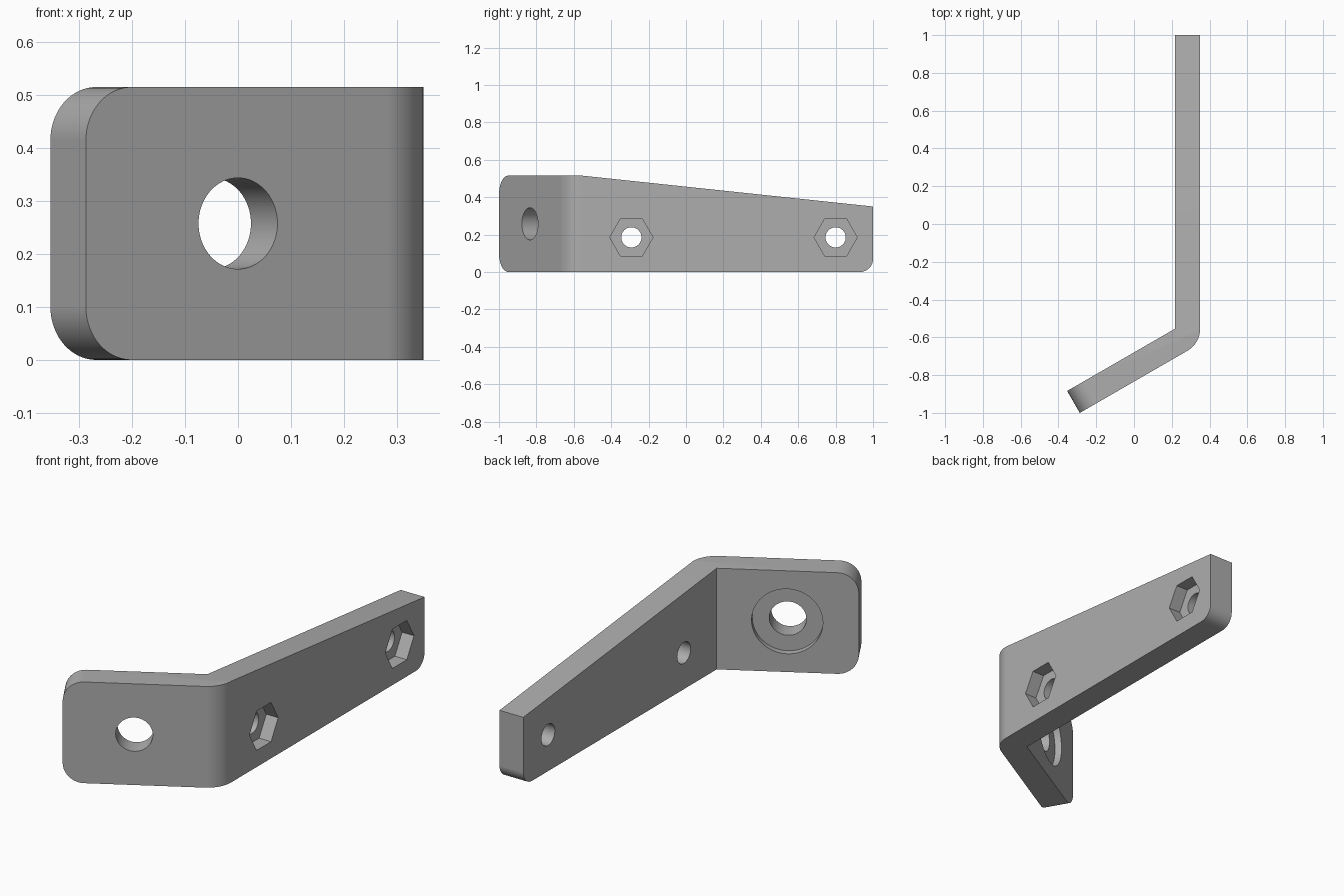
import bpy
import bmesh
from math import cos, sin, pi, radians
from mathutils import Matrix, Vector

if "Cube" in bpy.data.objects:
    bpy.data.objects.remove(bpy.data.objects["Cube"])

T = 0.134          # plate thickness
H = 0.515          # plate height
BEND = Vector((0.35 - T, -0.555))   # inside corner of the bend
TIP = Vector((-0.287, -1.0))        # outer end of the flange
A = radians(30)


def arc(cx, cy, r, start, end, n):
    return [(cx + r * cos(start + (end - start) * i / n),
             cy + r * sin(start + (end - start) * i / n)) for i in range(n + 1)]


def ring(cx, cy, r, n):
    return arc(cx, cy, r, 0, 2 * pi, n)[:-1]


def frame(origin, u, v):
    u, v = Vector(u), Vector(v)
    m = Matrix((u, v, u.cross(v))).transposed().to_4x4()
    m.translation = origin
    return m


def prism(name, points, low, high, matrix=Matrix()):
    bm = bmesh.new()
    face = bm.faces.new([bm.verts.new((x, y, low)) for x, y in points])
    top = bmesh.ops.extrude_face_region(bm, geom=[face])["geom"]
    bmesh.ops.translate(bm, vec=(0, 0, high - low),
                        verts=[g for g in top if isinstance(g, bmesh.types.BMVert)])
    bmesh.ops.recalc_face_normals(bm, faces=bm.faces)
    bm.transform(matrix)
    mesh = bpy.data.meshes.new(name)
    bm.to_mesh(mesh)
    bm.free()
    obj = bpy.data.objects.new(name, mesh)
    bpy.context.collection.objects.link(obj)
    return obj


def corner(x, y, sx, sy, r):
    """Waste outside a rounded corner; sx and sy point into the plate."""
    e = 0.05
    pts = arc(r, r, r, 1.5 * pi, pi, 16) + [(-e, r), (-e, -e), (r, -e)]
    return [(x + sx * px, y + sy * py) for px, py in pts]


# Bent plate, drawn in plan
inner_tip = TIP + T * Vector((-sin(A), cos(A)))
plan = [(BEND.x, 1), tuple(BEND), tuple(inner_tip), tuple(TIP)]
plan += arc(BEND.x, BEND.y, T, -pi / 2 + A, 0, 16) + [(0.35, 1)]
bracket = prism("bent_bracket", plan, 0, H)

steel = bpy.data.materials.new("grey_metal")
steel.use_nodes = True
grey = (0.42, 0.42, 0.42, 1)
steel.diffuse_color = grey
bsdf = next(n for n in steel.node_tree.nodes if n.type == "BSDF_PRINCIPLED")
bsdf.inputs["Base Color"].default_value = grey
bracket.data.materials.append(steel)

# Working planes on the outer faces of the arm and the flange
arm = frame((0.35, 0, 0), (0, 1, 0), (0, 0, 1))
flange = frame((TIP.x, TIP.y, 0), (cos(A), sin(A), 0), (0, 0, 1))

# Sloping top and rounded end of the arm
slope = (0.35 - H) / (1 - BEND.y)
wedge = [(BEND.y, H), (1.1, 0.35 + 0.1 * slope), (1.1, 0.7), (BEND.y, 0.7)]
cutters = [prism("slope_cutter", wedge, -0.3, 0.1, arm),
           prism("arm_corner_cutter", corner(1, 0, -1, 1, 0.07), -0.3, 0.1, arm)]

# Rounded flange corners
for z, s in ((0, 1), (H, -1)):
    cutters.append(prism("flange_corner_cutter", corner(0, z, 1, s, 0.1), -0.3, 0.1, flange))

# Bolt holes with hexagonal nut pockets
for y in (-0.292, 0.8):
    cutters.append(prism("bolt_cutter", ring(y, 0.185, 0.054, 40), -0.3, 0.1, arm))
    cutters.append(prism("nut_cutter", ring(y, 0.185, 0.1155, 6), -T / 2, 0.1, arm))

# Flange hole with a shallow round recess on the inside
u = -TIP.x / cos(A)
cutters.append(prism("flange_hole_cutter", ring(u, H / 2, 0.086, 64), -0.3, 0.1, flange))
cutters.append(prism("recess_cutter", ring(u, H / 2, 0.165, 64), -0.3, -0.1, flange))

bpy.context.view_layer.objects.active = bracket
for c in cutters:
    c.hide_render = True
    mod = bracket.modifiers.new("cut", "BOOLEAN")
    mod.operation = "DIFFERENCE"
    mod.solver = "EXACT"
    mod.object = c
    bpy.ops.object.modifier_apply(modifier=mod.name)
    bpy.data.objects.remove(c)

# Smooth rounds, crisp edges
bpy.ops.object.select_all(action="DESELECT")
bracket.select_set(True)
bpy.ops.object.shade_smooth_by_angle(angle=radians(30))
weighted = bracket.modifiers.new("weighted_normals", "WEIGHTED_NORMAL")
weighted.keep_sharp = True
